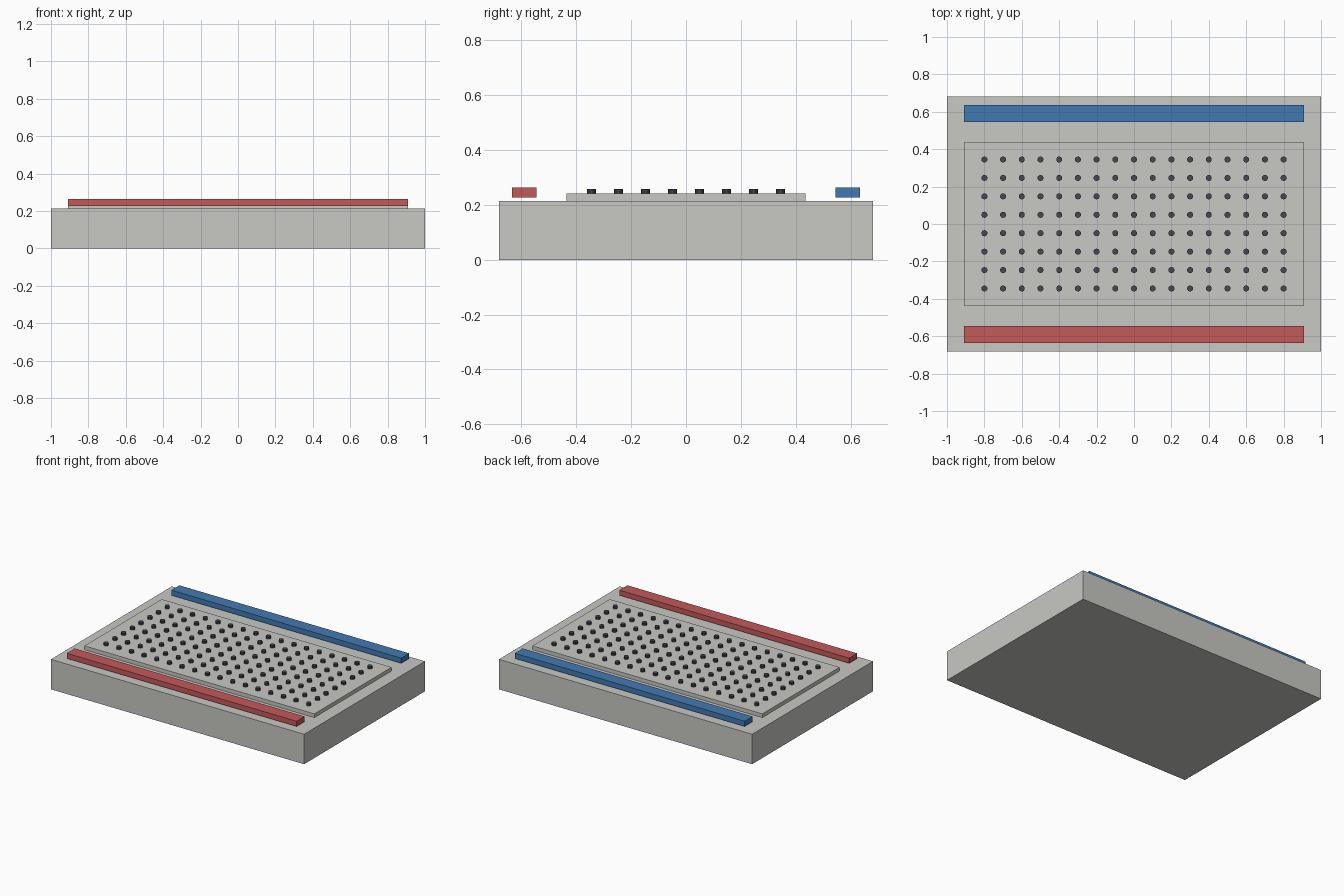
import bpy
import bmesh
from mathutils import Matrix

cube = bpy.data.objects.get("Cube")
if cube:
    bpy.data.objects.remove(cube, do_unlink=True)


def material(name, rgb):
    mat = bpy.data.materials.new(name)
    mat.use_nodes = True
    mat.diffuse_color = (*rgb, 1)
    mat.node_tree.nodes["Principled BSDF"].inputs["Base Color"].default_value = (*rgb, 1)
    return mat


def add_object(name, bm, mat):
    mesh = bpy.data.meshes.new(name)
    bm.to_mesh(mesh)
    bm.free()
    mesh.materials.append(mat)
    obj = bpy.data.objects.new(name, mesh)
    bpy.context.collection.objects.link(obj)
    return obj


def box(name, width, depth, bottom, top, mat, y=0):
    bm = bmesh.new()
    bmesh.ops.create_cube(bm, size=1)
    bmesh.ops.scale(bm, vec=(width, depth, top - bottom), verts=bm.verts)
    obj = add_object(name, bm, mat)
    obj.location = (0, y, (bottom + top) / 2)
    return obj


grey = material("warm light grey", (0.58, 0.58, 0.55))
red = material("soft red", (0.55, 0.10, 0.10))
blue = material("mid blue", (0.053, 0.195, 0.445))
dark = material("dark slate", (0.06, 0.065, 0.085))

# Body and raised centre panel
box("base", 2.0, 1.364, 0, 0.214, grey)
box("raised_panel", 1.816, 0.872, 0.214, 0.241, grey)

# Coloured rails, floating slightly above the base
box("front_rail", 1.816, 0.09, 0.227, 0.264, red, y=-0.59)
box("back_rail", 1.816, 0.09, 0.227, 0.264, blue, y=0.59)

# Grid of contact studs
columns, rows = 17, 8
step_x, step_y = 0.1, 0.0985
bm = bmesh.new()
for i in range(columns):
    for j in range(rows):
        x = (i - (columns - 1) / 2) * step_x
        y = (j - (rows - 1) / 2) * step_y
        bmesh.ops.create_cone(bm, cap_ends=True, segments=10, radius1=0.0165,
                              radius2=0.0165, depth=0.018,
                              matrix=Matrix.Translation((x, y, 0.25)))
add_object("contact_studs", bm, dark)
